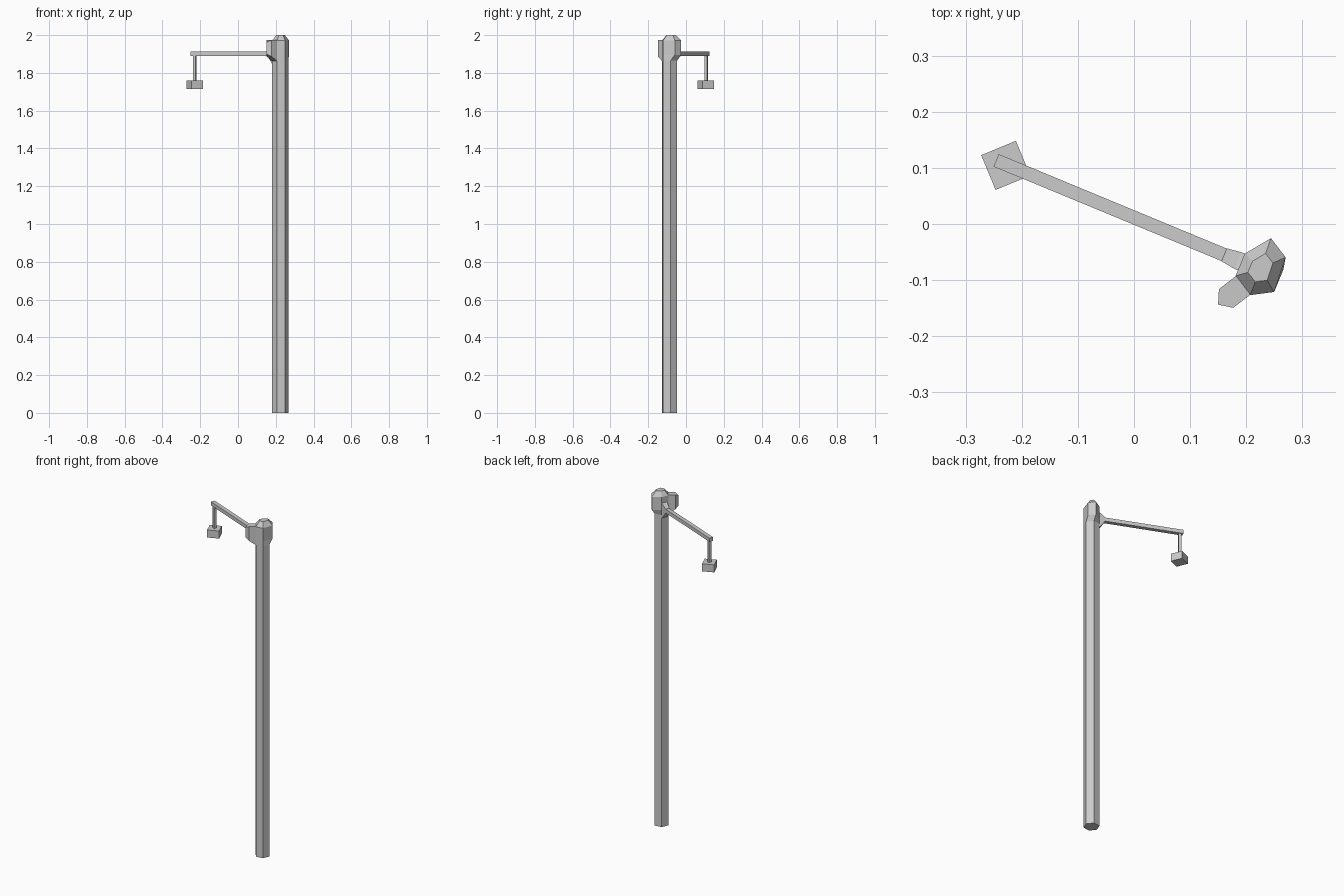
import bpy, bmesh, math
from mathutils import Vector, Matrix

if "Cube" in bpy.data.objects:
    bpy.data.objects.remove(bpy.data.objects["Cube"])

CX, CY, R = 0.2236, -0.087, 0.043
ARM = math.radians(157.5)


def loft(name, rings):
    """Closed solid through rings with equal vertex counts."""
    bm = bmesh.new()
    vs = [[bm.verts.new(p) for p in ring] for ring in rings]
    n = len(rings[0])
    for a, b in zip(vs, vs[1:]):
        for i in range(n):
            j = (i + 1) % n
            bm.faces.new((a[i], a[j], b[j], b[i]))
    bm.faces.new(vs[0][::-1])
    bm.faces.new(vs[-1])
    bmesh.ops.recalc_face_normals(bm, faces=bm.faces[:])
    me = bpy.data.meshes.new(name)
    bm.to_mesh(me)
    bm.free()
    ob = bpy.data.objects.new(name, me)
    bpy.context.collection.objects.link(ob)
    return ob


def box(name, center, size, angle):
    bpy.ops.mesh.primitive_cube_add(size=1, location=center, rotation=(0, 0, angle))
    ob = bpy.context.object
    ob.name = name
    ob.scale = size
    return ob


def hexagon(z, bulge=0.0):
    """Pole section; the two vertices of the back right face shift by bulge."""
    pts = []
    for i in range(6):
        a = math.radians(7.5 + 60 * i)
        p = Vector((CX + R * math.cos(a), CY + R * math.sin(a), z))
        if i < 2:
            p += Vector((0.004, 0.022, 0)) * bulge
        pts.append(p)
    return pts


# Hexagonal pole with its slightly bulging, chamfered head
head = hexagon(1.972, 1)
mid = sum(head, Vector()) / 6
top = [mid.lerp(p, 0.5) + Vector((0, 0, 0.028)) for p in head]
loft("pole", [hexagon(0), hexagon(1.865), hexagon(1.895, 1), head, top])

# Pointed block on the front left face of the head, with a sloping underside
out = math.radians(217.5)
frame = Matrix.Translation((CX, CY, 0)) @ Matrix.Rotation(out, 4, 'Z')
h = 0.021
plan = [(0.02, -h), (0.075, -h), (0.093, 0), (0.075, h), (0.02, h)]
low = [1.85, 1.888, 1.9, 1.888, 1.85]
high = [1.973, 1.973, 1.96, 1.973, 1.973]
loft("head_block", [[frame @ Vector((x, y, z)) for (x, y), z in zip(plan, zs)]
                    for zs in (low, high)])


# Arm reaching out from the pole
def along(d, z):
    return Vector((CX + d * math.cos(ARM), -0.081 + d * math.sin(ARM), z))


box("arm", along(0.263, 1.901), (0.49, 0.024, 0.022), ARM)

# Bracket tapering from the pole face to the arm
arm_frame = Matrix.Translation(along(0, 1.893)) @ Matrix.Rotation(ARM, 4, 'Z')


def section(d, w, z0, z1):
    return [arm_frame @ Vector((d, y, z)) for y, z in ((-w, z0), (w, z0), (w, z1), (-w, z1))]


loft("arm_bracket", [section(0.03, 0.016, -0.048, 0.045), section(0.042, 0.016, -0.042, 0.04),
                     section(0.068, 0.0125, -0.005, 0.02)])

# Hanging rod and lantern block
box("hanger_rod", along(0.49, 1.822), (0.015, 0.015, 0.145), ARM)
box("lantern", (-0.2286, 0.1045, 1.7375), (0.067, 0.067, 0.045), math.radians(22.5))
